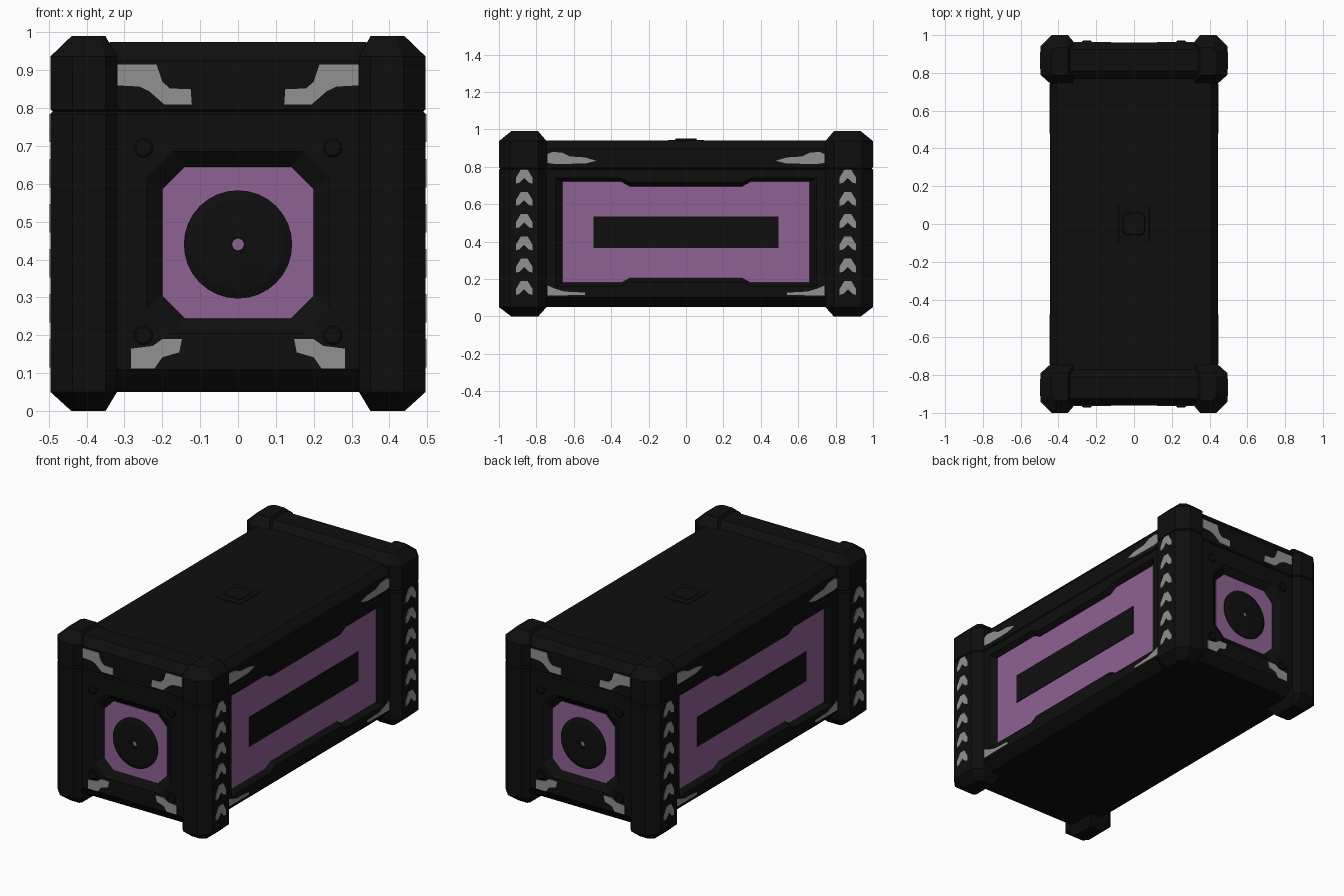
import bpy, bmesh, math

if "Cube" in bpy.data.objects:
    bpy.data.objects.remove(bpy.data.objects["Cube"])

def material(name, r, g, b):
    m = bpy.data.materials.new(name)
    m.diffuse_color = (r, g, b, 1)
    m.use_nodes = True
    m.node_tree.nodes["Principled BSDF"].inputs["Base Color"].default_value = m.diffuse_color
    return m

BLACK = material("matte black", 0.0045, 0.0045, 0.0045)
PURPLE = material("dusty purple", 0.275, 0.122, 0.295)
GREY = material("worn grey", 0.285, 0.285, 0.285)

def loft(name, loops, mat):
    """Skin a stack of matching closed loops and cap both ends."""
    bm = bmesh.new()
    rings = [[bm.verts.new(p) for p in loop] for loop in loops]
    n = len(rings[0])
    for a, b in zip(rings, rings[1:]):
        for i in range(n):
            j = (i + 1) % n
            bm.faces.new((a[i], a[j], b[j], b[i]))
    bm.faces.new(rings[0])
    bm.faces.new(rings[-1])
    bmesh.ops.recalc_face_normals(bm, faces=bm.faces)
    me = bpy.data.meshes.new(name)
    bm.to_mesh(me)
    bm.free()
    me.materials.append(mat)
    ob = bpy.data.objects.new(name, me)
    bpy.context.collection.objects.link(ob)
    return ob

def on_side(pts, x, s=1, m=1):      # (y, z) outline on a long side
    return [(s * x, m * y, z) for y, z in pts]

def on_end(pts, y, s=1, m=1):       # (x, z) outline on an end
    return [(m * x, s * y, z) for x, z in pts]

def cut(target, cutter):
    mod = target.modifiers.new("recess", 'BOOLEAN')
    mod.operation = 'DIFFERENCE'
    mod.solver = 'EXACT'
    mod.object = cutter
    bpy.context.view_layer.objects.active = target
    bpy.ops.object.modifier_apply(modifier=mod.name)
    bpy.data.objects.remove(cutter)

def octagon(h, c, cz=0.445):
    return [(h, cz - h + c), (h, cz + h - c), (h - c, cz + h), (c - h, cz + h),
            (-h, cz + h - c), (-h, cz - h + c), (c - h, cz - h), (h - c, cz - h)]

def window(w, lo, hi, step=0.025):
    # wide panel outline pinched in the middle of its top and bottom
    return [(-w, lo), (-0.345, lo), (-0.30, lo + step), (0.30, lo + step), (0.345, lo), (w, lo),
            (w, hi), (0.345, hi), (0.30, hi - step), (-0.30, hi - step), (-0.345, hi), (-w, hi)]

def circle(r, cx, cz, n=32):
    return [(cx + r * math.cos(i * math.tau / n), cz + r * math.sin(i * math.tau / n))
            for i in range(n)]

SIGNS = (-1, 1)

# Main body: chamfered section with a lid seam
half = [(0.39, 0.05), (0.445, 0.10), (0.445, 0.785), (0.438, 0.791), (0.445, 0.797),
        (0.445, 0.895), (0.405, 0.94)]
section = half + [(-x, z) for x, z in reversed(half)]
body = loft("main_body", [on_end(section, -0.85), on_end(section, 0.85)], BLACK)

# Side recesses, purple panels and dark slots
inner, outer = window(0.66, 0.18, 0.72), window(0.705, 0.155, 0.745)
slot = [(-0.495, 0.365), (0.495, 0.365), (0.495, 0.535), (-0.495, 0.535)]
for s in SIGNS:
    cut(body, loft("side_cutter", [on_side(inner, 0.415, s), on_side(outer, 0.452, s)], BLACK))
    loft("side_panel", [on_side(inner, 0.405, s), on_side(inner, 0.418, s)], PURPLE)
    loft("side_slot", [on_side(slot, 0.410, s), on_side(slot, 0.422, s)], BLACK)

# End caps with recess, purple plate, vent ring and bolts
cap = [(0.745, 0.05), (0.91, 0.05), (0.96, 0.11), (0.96, 0.785), (0.953, 0.791), (0.96, 0.797),
       (0.96, 0.925), (0.925, 0.975), (0.81, 0.975), (0.77, 0.94)]
for s in SIGNS:
    end = loft("end_cap", [[(x, s * y, z) for y, z in cap] for x in (-0.34, 0.34)], BLACK)
    cut(end, loft("end_cutter", [on_end(octagon(0.2, 0.06), 0.93, s),
                                 on_end(octagon(0.25, 0.07), 0.967, s)], BLACK))
    loft("end_plate", [on_end(octagon(0.2, 0.06), 0.92, s), on_end(octagon(0.2, 0.06), 0.933, s)], PURPLE)
    # vent ring: outer wall, sloped face, small centre hole
    loft("vent_ring", [on_end(circle(r, 0, 0.44), y, s) for r, y in
                       ((0.143, 0.930), (0.143, 0.938), (0.12, 0.946), (0.018, 0.950), (0.018, 0.936))], BLACK)
    loft("vent_core", [on_end(circle(0.016, 0, 0.44, 8), y, s) for y in (0.934, 0.9375)], PURPLE)
    for bx in (-0.25, 0.25):
        for bz in (0.2, 0.695):
            loft("end_bolt", [on_end(circle(r, bx, bz, 16), y, s) for r, y in
                              ((0.025, 0.95), (0.025, 0.967), (0.020, 0.971))], BLACK)

# Corner posts: chamfered columns with a lid seam
foot = [(0.495, 0.79), (0.495, 0.94), (0.437, 1.0), (0.35, 1.0), (0.32, 0.965), (0.32, 0.745), (0.445, 0.745)]
tip = [(0.44, 0.805), (0.44, 0.91), (0.415, 0.935), (0.36, 0.935), (0.35, 0.925), (0.35, 0.79), (0.425, 0.79)]
seam = [(0.41 + (x - 0.41) * 0.93, 0.87 + (y - 0.87) * 0.95) for x, y in foot]
levels = [(tip, 0), (foot, 0.05), (foot, 0.785), (seam, 0.791), (foot, 0.797), (foot, 0.937), (tip, 0.99)]
for sx in SIGNS:
    for sy in SIGNS:
        loft("corner_post", [[(sx * x, sy * y, z) for x, y in ring] for ring, z in levels], BLACK)

# Worn paint patches and chevrons, mirrored to every corner
end_patches = [
    [(0.318, 0.915), (0.215, 0.915), (0.2, 0.87), (0.18, 0.852), (0.125, 0.85), (0.122, 0.81),
     (0.195, 0.81), (0.235, 0.845), (0.26, 0.857), (0.318, 0.86)],
    [(0.282, 0.113), (0.22, 0.113), (0.2, 0.142), (0.155, 0.155), (0.148, 0.19), (0.2, 0.19),
     (0.225, 0.172), (0.282, 0.165)]]
side_patches = [
    [(0.74, 0.82), (0.74, 0.868), (0.715, 0.88), (0.66, 0.875), (0.62, 0.855), (0.54, 0.85),
     (0.48, 0.832), (0.54, 0.817), (0.70, 0.815)],
    [(0.74, 0.112), (0.74, 0.165), (0.70, 0.148), (0.65, 0.133), (0.54, 0.127), (0.54, 0.114)]]
arrow = [(-0.045, 0), (-0.045, 0.03), (-0.018, 0.075), (0.018, 0.075), (0.045, 0.03), (0.045, 0),
         (0.025, 0.005), (0, 0.03), (-0.025, 0.005)]
for s in SIGNS:
    for m in SIGNS:
        for p in end_patches:
            loft("end_paint", [on_end(p, 0.958, s, m), on_end(p, 0.963, s, m)], GREY)
        for p in side_patches:
            loft("side_paint", [on_side(p, 0.443, s, m), on_side(p, 0.448, s, m)], GREY)
        for i in range(6):
            p = [(0.865 + y, 0.115 + 0.119 * i + z) for y, z in arrow]
            loft("post_chevron", [on_side(p, 0.493, s, m), on_side(p, 0.498, s, m)], GREY)

# Raised hatch on the lid: plate with a smaller rounded button
def flat(hx, hy, c, z):
    return [(hx, c - hy, z), (hx, hy - c, z), (hx - c, hy, z), (c - hx, hy, z),
            (-hx, hy - c, z), (-hx, c - hy, z), (c - hx, -hy, z), (hx - c, -hy, z)]

loft("lid_hatch", [flat(0.085, 0.1, 0.005, 0.93), flat(0.08, 0.095, 0.005, 0.944)], BLACK)
loft("lid_button", [flat(0.06, 0.06, 0.015, 0.94), flat(0.055, 0.055, 0.015, 0.95)], BLACK)
